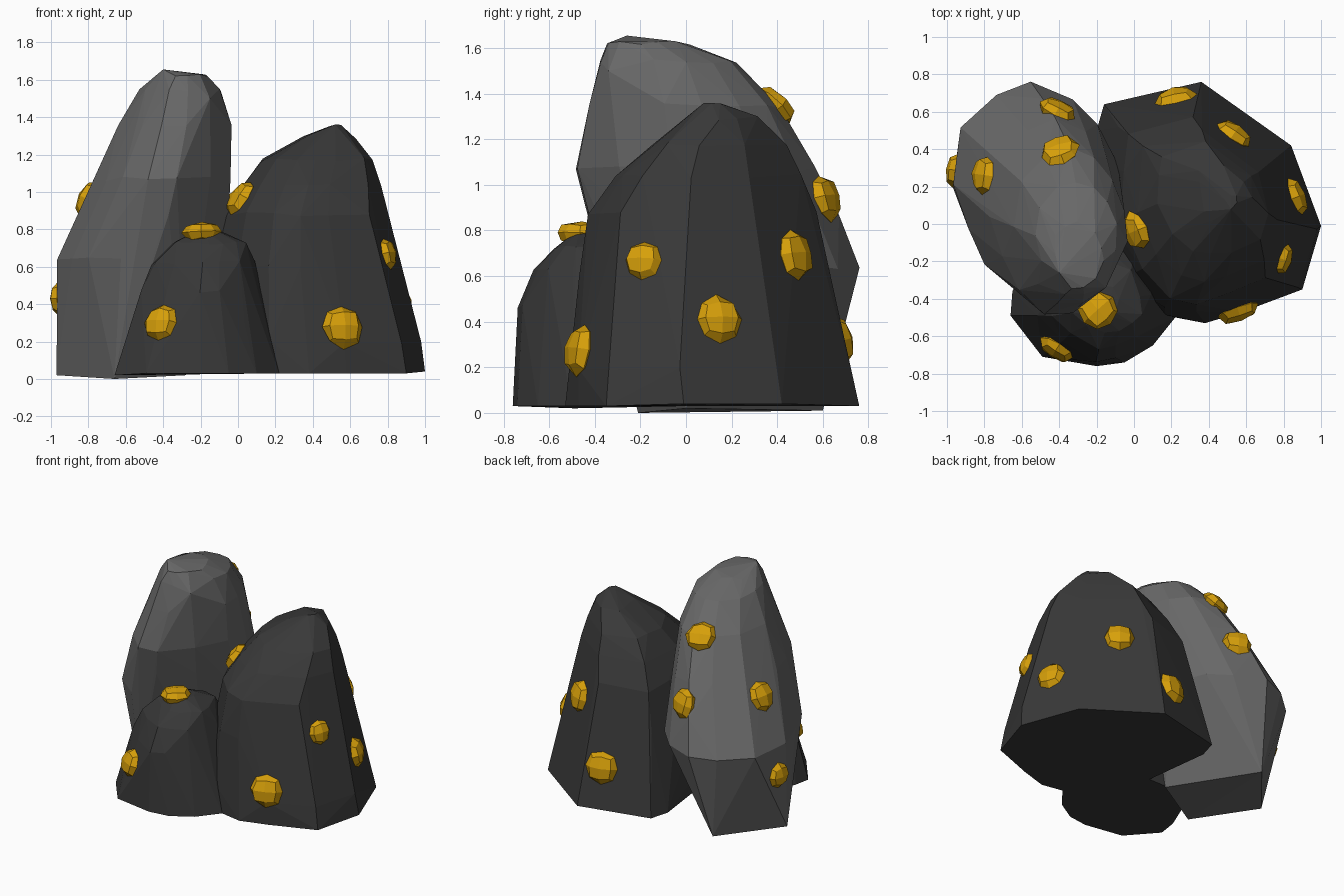
import bpy, bmesh, random
from mathutils import Vector
from mathutils.bvhtree import BVHTree

old = bpy.data.objects.get("Cube")
if old:
    bpy.data.objects.remove(old)


def material(name, colour):
    mat = bpy.data.materials.new(name)
    mat.use_nodes = True
    mat.diffuse_color = (*colour, 1)
    shader = next(n for n in mat.node_tree.nodes if n.type == 'BSDF_PRINCIPLED')
    shader.inputs["Base Color"].default_value = (*colour, 1)
    return mat


light_stone = material("light grey stone", (0.14, 0.14, 0.14))
dark_stone = material("dark grey stone", (0.04, 0.04, 0.04))
gold = material("gold", (0.68, 0.35, 0.003))


def finish(bm, name, mat):
    bmesh.ops.recalc_face_normals(bm, faces=bm.faces)
    mesh = bpy.data.meshes.new(name)
    bm.to_mesh(mesh)
    bm.free()
    mesh.materials.append(mat)
    obj = bpy.data.objects.new(name, mesh)
    bpy.context.collection.objects.link(obj)


def boulder(name, mat, corners, outline, levels, seed, rough=0.012):
    """Hull of fixed corners and levels of (z, left, right, front, back)."""
    rng = random.Random(seed)
    bm = bmesh.new()
    for corner in corners:
        bm.verts.new(corner)
    for z, x0, x1, y0, y1 in levels:
        for u, v in outline:
            x = (x0 + x1 + u * (x1 - x0)) / 2
            y = (y0 + y1 + v * (y1 - y0)) / 2
            wobble = Vector([rng.uniform(-rough, rough) for _ in "xyz"])
            bm.verts.new(Vector((x, y, z)) + wobble)
    bmesh.ops.convex_hull(bm, input=bm.verts[:])
    loose = [v for v in bm.verts if not v.link_faces]
    bmesh.ops.delete(bm, geom=loose, context='VERTS')
    bmesh.ops.recalc_face_normals(bm, faces=bm.faces)
    tree = BVHTree.FromBMesh(bm)
    finish(bm, name, mat)
    return tree


def nugget(name, tree, place, radius, seed):
    """Flattened faceted lump seated on the nearest stone surface."""
    rng = random.Random(seed)
    spot, normal, _, _ = tree.find_nearest(Vector(place))
    turn = normal.to_track_quat('Z', 'Y')
    bm = bmesh.new()
    bmesh.ops.create_cube(bm, size=2)
    bmesh.ops.subdivide_edges(bm, edges=bm.edges[:], cuts=1, use_grid_fill=True)
    for v in bm.verts:
        p = v.co.normalized() * radius * rng.uniform(0.92, 1.08)
        p.z *= 0.55
        v.co = spot + turn @ p
    finish(bm, name, gold)


# Tall pale boulder at the back right, tapering to a narrow foot
tall = boulder("tall_boulder", light_stone, [
    (-.64, .6, .01), (-.97, .2, .02), (-.66, -.21, 0), (-.28, 0, .02),
    (-.15, -.34, 1.5), (-.4, -.26, 1.655)], [
    (-.07, 1), (-.5, .87), (-.9, .55), (-1, 0), (-.85, -.4), (-.62, -.75), (-.25, -1),
    (.2, -1), (.7, -.65), (1, -.2), (.95, .2), (.7, .6), (.4, .85)], [
    (.64, -.96, -.07, -.36, .76),
    (.87, -.85, -.06, -.42, .66),
    (1.07, -.76, -.04, -.48, .57),
    (1.35, -.63, -.03, -.42, .41),
    (1.54, -.52, -.09, -.37, .23),
    (1.62, -.43, -.16, -.35, .02)], seed=3)

# Broad dark boulder on the left
broad = boulder("broad_boulder", dark_stone, [
    (.36, .76, .03), (.84, .42, .04), (1, -.01, .04), (.9, -.35, .03), (.58, -.47, .03),
    (.38, -.53, .03), (.17, -.49, .03), (-.1, -.3, .03), (-.2, .5, .03), (-.16, .64, .03)], [
    (-.1, 1), (.3, .66), (.72, .42), (1, -.2), (.83, -.73), (.3, -.92), (-.04, -1),
    (-.4, -.95), (-.75, -.65), (-1, -.1), (-.98, .4), (-.92, .78)], [
    (.2, -.17, .98, -.51, .7),
    (.6, -.13, .85, -.46, .63),
    (.88, -.06, .78, -.42, .58),
    (1.04, .03, .755, -.3, .51),
    (1.17, .13, .715, -.17, .43),
    (1.29, .34, .63, .02, .31),
    (1.35, .49, .56, .09, .15)], seed=8)

# Small dark boulder in front
small = boulder("small_boulder", dark_stone, [
    (-.65, -.36, .03), (-.66, -.49, .02), (-.49, -.71, .03), (-.2, -.76, .03),
    (-.05, -.74, .03), (.1, -.65, .03), (.22, -.5, .03), (.2, 0, .03), (-.5, 0, .03)], [
    (-1, -.1), (-1, -.37), (-.62, -.74), (0, -1), (.36, -.95), (.7, -.74),
    (.98, -.4), (1, 0), (.7, .7), (0, 1), (-.7, .7)], [
    (.3, -.56, .14, -.74, .05),
    (.47, -.51, .11, -.73, 0),
    (.62, -.45, .08, -.67, -.08),
    (.73, -.33, .04, -.59, -.2),
    (.78, -.25, -.08, -.5, -.32)], seed=5)

# Gold nuggets studded over the boulders
studs = {
    "tall": (tall, [(-.4, .63, .95, .105), (-.4, .4, 1.36, .105),
                    (-.79, .26, .96, .105), (-.97, .29, .43, .09)]),
    "broad": (broad, [(.56, -.47, .28, .115), (.05, -.02, .94, .105),
                      (.8, -.19, .67, .085), (.86, .14, .41, .105),
                      (.49, .42, .68, .11), (.22, .67, .32, .115)]),
    "small": (small, [(-.19, -.46, .77, .105), (-.39, -.63, .29, .1)]),
}
for owner, (tree, places) in studs.items():
    for i, (x, y, z, radius) in enumerate(places, 1):
        nugget(f"{owner}_boulder_nugget_{i}", tree, (x, y, z), radius, i)
